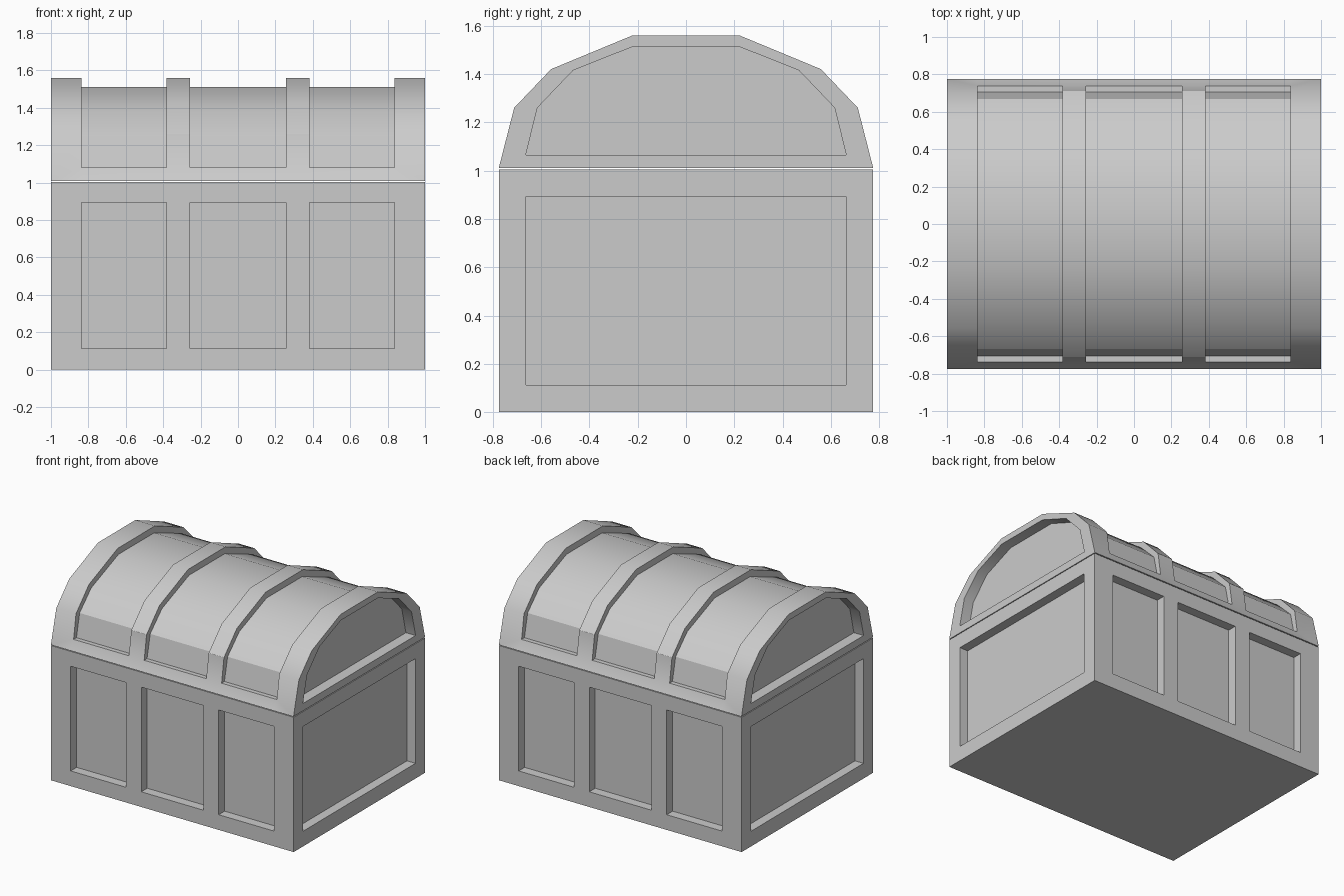
import bpy
import bmesh
from mathutils import Vector

if "Cube" in bpy.data.objects:
    bpy.data.objects.remove(bpy.data.objects["Cube"])

XS = [-1, -.838, -.382, -.256, .256, .382, .838, 1]   # odd gaps are panels
W = .773        # half depth of the chest
DEPTH = .07     # recess of the flat panels


def face(bm, pts):
    """Add a face, collapsing repeated points."""
    uniq = []
    for p in pts:
        p = Vector(p)
        if all((p - q).length > 1e-5 for q in uniq):
            uniq.append(p)
    if len(uniq) > 2:
        bm.faces.new([bm.verts.new(p) for p in uniq])


def bridge(bm, a, b, closed=True):
    """Join two matching point rows with quads."""
    n = len(a)
    for k in range(n if closed else n - 1):
        m = (k + 1) % n
        face(bm, [a[k], a[m], b[m], b[k]])


def finish(bm, name):
    bmesh.ops.remove_doubles(bm, verts=bm.verts, dist=1e-4)
    bmesh.ops.recalc_face_normals(bm, faces=bm.faces)
    mesh = bpy.data.meshes.new(name)
    bm.to_mesh(mesh)
    bm.free()
    ob = bpy.data.objects.new(name, mesh)
    bpy.context.collection.objects.link(ob)
    return ob


def mirrored(half):
    return [(-y, z) for y, z in half] + [(y, z) for y, z in reversed(half)]


def wall(bm, place, us, zs):
    """Flat side with sunken panels in the odd cells; place(u, z, depth)."""
    for i in range(len(us) - 1):
        for j in range(len(zs) - 1):
            cell = [(us[i], zs[j]), (us[i + 1], zs[j]),
                    (us[i + 1], zs[j + 1]), (us[i], zs[j + 1])]
            rim = [place(u, z, 0) for u, z in cell]
            if i % 2 and j % 2:
                floor = [place(u, z, DEPTH) for u, z in cell]
                bridge(bm, rim, floor)
                face(bm, floor)
            else:
                face(bm, rim)


# Lower box: three panels front and back, one at each end
TOP = 1.004
zs = [0, .113, .893, TOP]
ys = [-W, -.662, .662, W]
bm = bmesh.new()
for s in (-1, 1):
    wall(bm, lambda u, z, d: (u, s * (W - d), z), XS, zs)
    wall(bm, lambda u, z, d: (s * (1 - d), u, z), ys, zs)
for z in (0, TOP):
    face(bm, [(x, -W, z) for x in XS] + [(1, y, z) for y in ys[1:-1]]
         + [(x, W, z) for x in reversed(XS)] + [(-1, y, z) for y in ys[-2:0:-1]])
finish(bm, "chest_box")

# Lid: ribbed barrel with sunken strips between the ribs
ribs = mirrored([(.775, 1.01), (.739, 1.08), (.711, 1.26), (.558, 1.42), (.22, 1.56)])
strip = mirrored([(.705, 1.08), (.668, 1.25), (.53, 1.385), (.21, 1.512)])
end_panel = mirrored([(.663, 1.065), (.615, 1.26), (.467, 1.415), (.217, 1.514)])
end_edge = [p for k, p in enumerate(ribs) if k not in (1, 8)]


def section(i):
    """Outer lid points at column i; the end columns have no lower lip."""
    pts = list(ribs)
    if i in (0, len(XS) - 1):
        pts[1], pts[8] = pts[0], pts[9]
    return [(XS[i], y, z) for y, z in pts]


bm = bmesh.new()
for i in range(len(XS) - 1):
    a, b = section(i), section(i + 1)
    if i % 2:
        bridge(bm, a[:2], b[:2], False)
        bridge(bm, a[-2:], b[-2:], False)
        fa = [(XS[i], y, z) for y, z in strip]
        fb = [(XS[i + 1], y, z) for y, z in strip]
        bridge(bm, fa, fb, False)
        bridge(bm, a[1:-1], fa, False)
        bridge(bm, b[1:-1], fb, False)
        for k in (0, -1):
            face(bm, [a[1:-1][k], b[1:-1][k], fb[k], fa[k]])
    else:
        bridge(bm, a, b, False)

# Lid ends with arched sunken panels, and the underside
for s in (-1, 1):
    outer = [(s, y, z) for y, z in end_edge]
    inner = [(s, y, z) for y, z in end_panel]
    deep = [(s * (1 - .08), y, z) for y, z in end_panel]
    bridge(bm, outer, inner)
    bridge(bm, inner, deep)
    face(bm, deep)
face(bm, [(x, -.775, 1.01) for x in XS] + [(x, .775, 1.01) for x in reversed(XS)])
lid = finish(bm, "chest_lid")
bpy.ops.object.select_all(action='DESELECT')
lid.select_set(True)
bpy.context.view_layer.objects.active = lid
bpy.ops.object.shade_smooth_by_angle(angle=.56)
